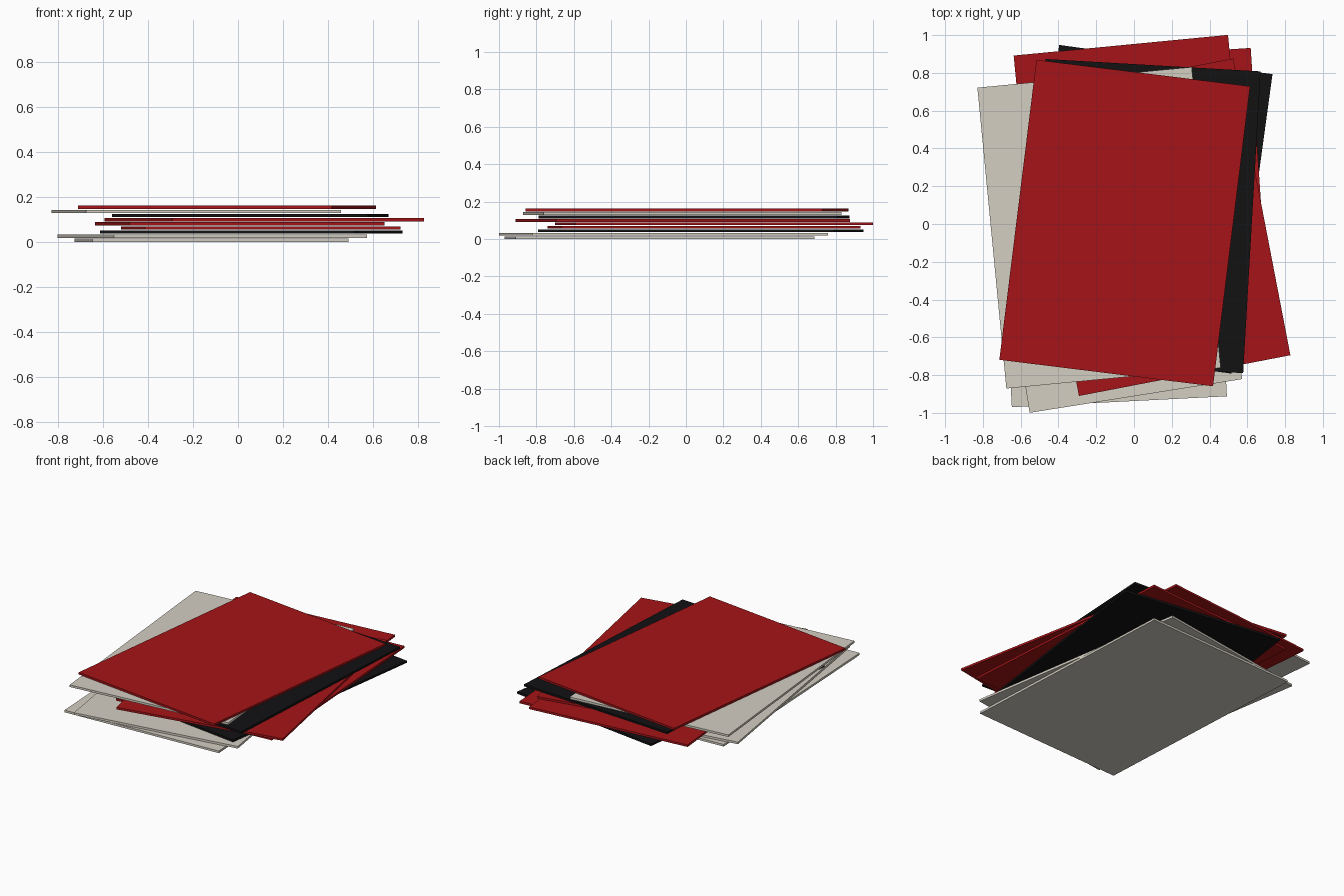
import bpy
from math import radians

if "Cube" in bpy.data.objects:
    bpy.data.objects.remove(bpy.data.objects["Cube"])

W, H, T = 1.14, 1.60, 0.0145   # card width, height, thickness
PITCH = 0.0184                 # vertical spacing between cards


def material(name, rgb):
    m = bpy.data.materials.new(name)
    m.diffuse_color = (*rgb, 1)
    m.use_nodes = True
    m.node_tree.nodes["Principled BSDF"].inputs["Base Color"].default_value = m.diffuse_color
    return m


mats = {
    "cream": material("cream", (0.66, 0.62, 0.54)),
    "black": material("black", (0.006, 0.006, 0.007)),
    "red": material("red", (0.38, 0.007, 0.009)),
}

# cards from bottom to top: colour, centre x, centre y, turn in degrees
cards = [
    ("cream", -0.118, -0.142, 2.9),
    ("cream", -0.115, -0.120, 9.0),
    ("black", 0.060, 0.078, -7.8),
    ("red", 0.102, 0.096, 3.8),
    ("red", 0.007, 0.150, 5.5),
    ("red", 0.117, -0.017, 10.9),
    ("black", 0.055, 0.042, -3.3),
    ("cream", -0.185, -0.020, 5.5),
    ("red", -0.049, 0.005, -7.05),
]

for i, (colour, x, y, turn) in enumerate(cards):
    bpy.ops.mesh.primitive_cube_add(size=1, location=(x, y, T / 2 + i * PITCH),
                                    rotation=(0, 0, radians(turn)))
    card = bpy.context.object
    card.name = f"{colour}_card_{i + 1}"
    card.scale = (W, H, T)
    bpy.ops.object.transform_apply(location=False, rotation=False, scale=True)
    card.data.materials.append(mats[colour])
